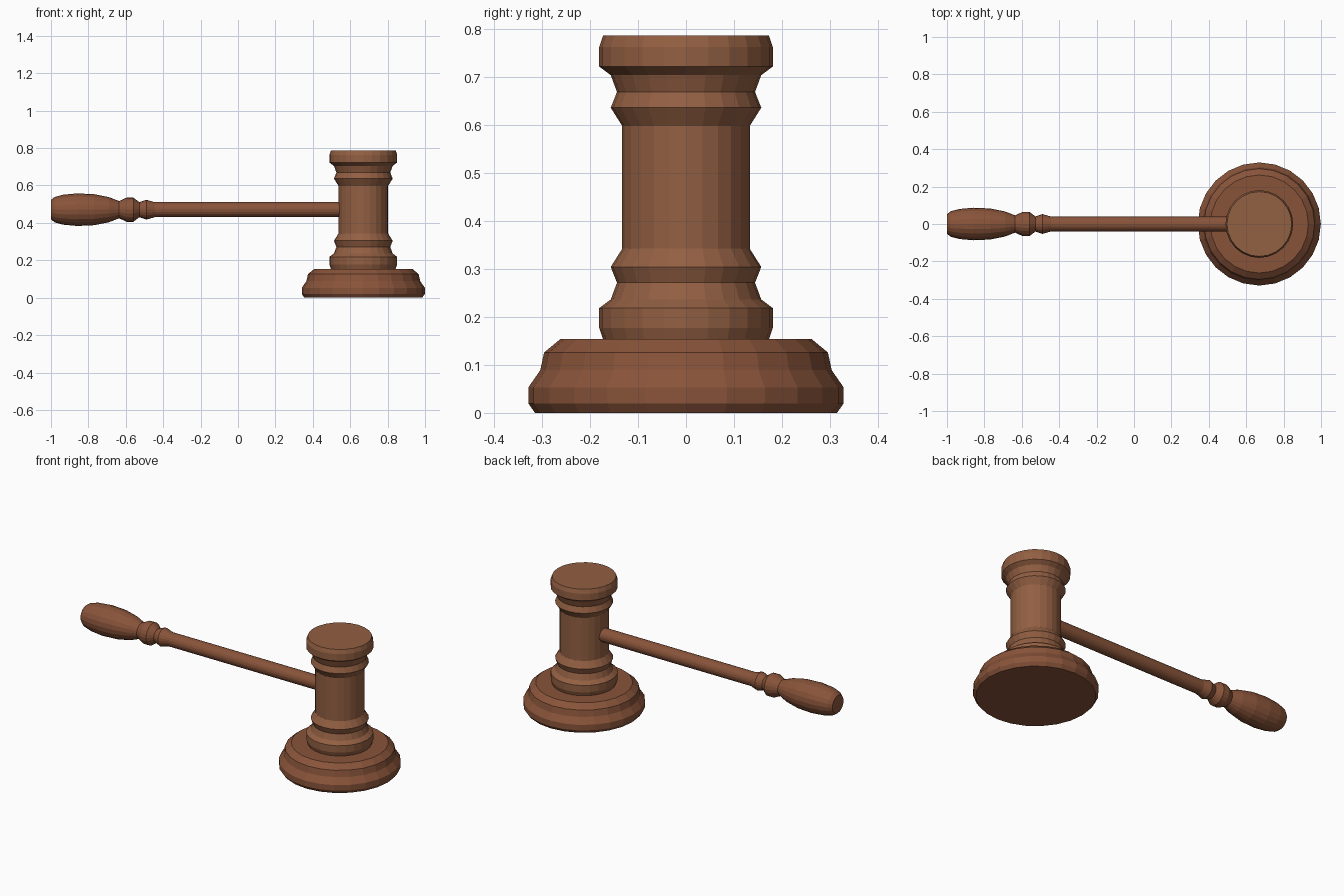
import bpy, bmesh, math
from mathutils import Matrix

if "Cube" in bpy.data.objects:
    bpy.data.objects.remove(bpy.data.objects["Cube"])


def wood(name, color):
    m = bpy.data.materials.new(name)
    m.diffuse_color = (*color, 1)
    m.use_nodes = True
    m.node_tree.nodes["Principled BSDF"].inputs["Base Color"].default_value = m.diffuse_color
    return m


def lathe(name, profile, sides, mat, matrix):
    """Turn (radius, height) points around z, cap both ends, then place."""
    bm = bmesh.new()
    rings = [[bm.verts.new((r * math.cos(2 * math.pi * i / sides),
                            r * math.sin(2 * math.pi * i / sides), h))
              for i in range(sides)] for r, h in profile]
    for a, b in zip(rings, rings[1:]):
        for i in range(sides):
            j = (i + 1) % sides
            bm.faces.new((a[i], a[j], b[j], b[i]))
    bm.faces.new(rings[0][::-1])
    bm.faces.new(rings[-1])
    mesh = bpy.data.meshes.new(name)
    bm.to_mesh(mesh)
    bm.free()
    mesh.materials.append(mat)
    ob = bpy.data.objects.new(name, mesh)
    ob.matrix_world = matrix
    bpy.context.collection.objects.link(ob)
    return ob


HEAD_X, MID_Z = 0.67, 0.4705
red_wood = wood("red_wood", (0.25, 0.088, 0.042))
brown_wood = wood("brown_wood", (0.29, 0.115, 0.055))

# Sounding block
block = [(0.315, 0), (0.329, 0.02), (0.329, 0.053), (0.304, 0.089),
         (0.296, 0.126), (0.262, 0.154)]
lathe("sounding_block", block, 24, red_wood, Matrix.Translation((HEAD_X, 0, 0)))

# Mallet head: upper half profile mirrored about its middle
upper = [(0.133, 0.128), (0.157, 0.166), (0.144, 0.199), (0.157, 0.234),
         (0.181, 0.252), (0.181, 0.293), (0.173, 0.317)]
head = [(r, -h) for r, h in reversed(upper)] + upper
lathe("mallet_head", head, 24, brown_wood, Matrix.Translation((HEAD_X, 0, MID_Z)))

# Handle: grip, two beads and shaft, turned along x
handle = [(0.052, -1.0), (0.068, -0.98), (0.08, -0.935), (0.087, -0.86),
          (0.083, -0.77), (0.067, -0.69), (0.046, -0.635), (0.065, -0.595),
          (0.065, -0.56), (0.04, -0.527), (0.053, -0.49), (0.04, -0.445),
          (0.04, 0.56)]
lathe("handle", handle, 20, red_wood,
      Matrix.Translation((0, 0, MID_Z)) @ Matrix.Rotation(math.pi / 2, 4, 'Y'))
